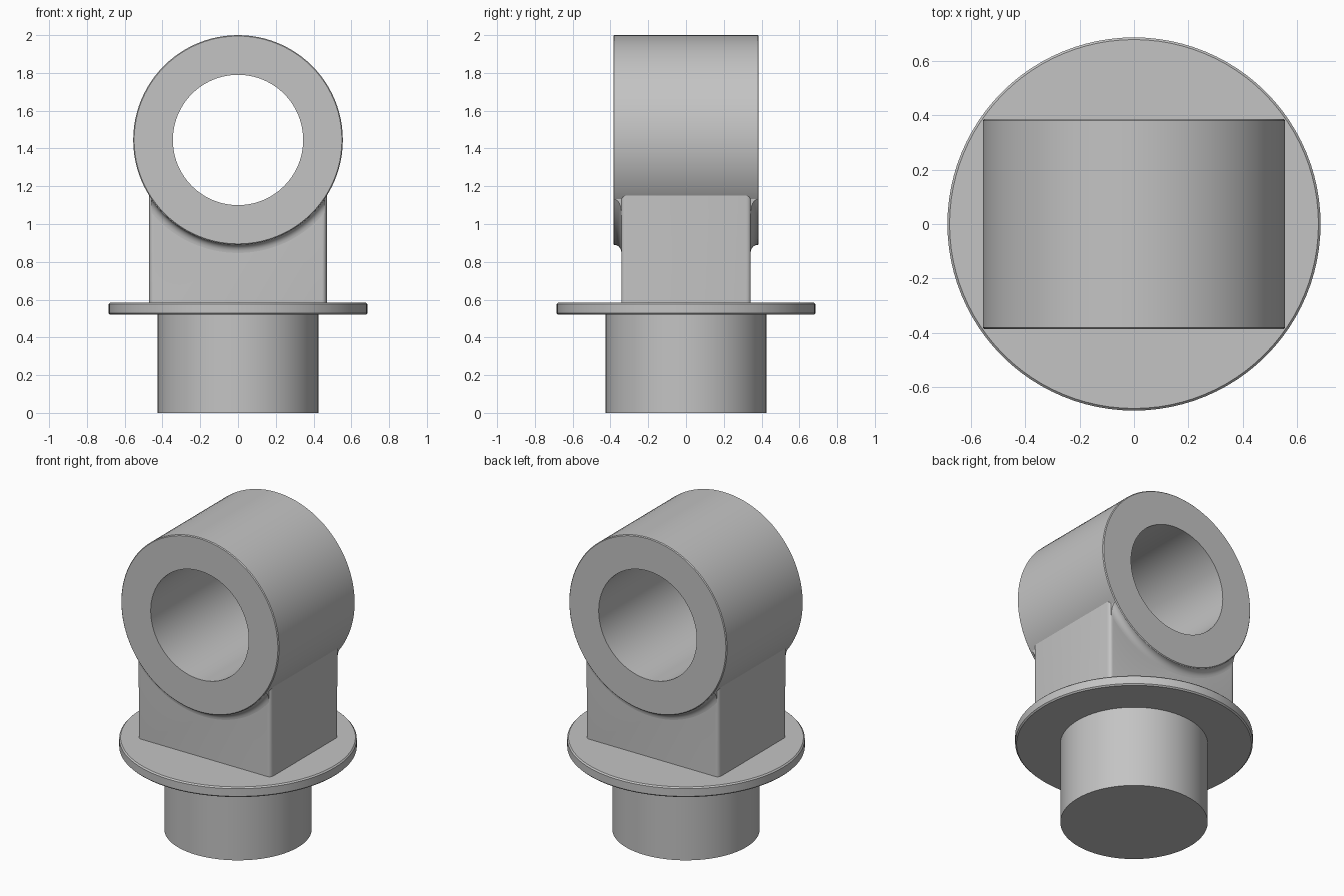
import bpy, bmesh, math
from mathutils import Matrix

if "Cube" in bpy.data.objects:
    bpy.data.objects.remove(bpy.data.objects["Cube"], do_unlink=True)

# One plain grey for the whole fitting
grey = bpy.data.materials.new("plain grey")
grey.use_nodes = True
colour = (0.55, 0.55, 0.55, 1)
grey.diffuse_color = colour
grey.node_tree.nodes["Principled BSDF"].inputs["Base Color"].default_value = colour

RING_Z, RING_R, BORE_R, RING_Y = 1.445, 0.555, 0.345, 0.385
BLOCK_X, BLOCK_Y, FLANGE_TOP = 0.47, 0.342, 0.585


def finish(name, bm):
    bmesh.ops.remove_doubles(bm, verts=bm.verts, dist=1e-5)
    bmesh.ops.recalc_face_normals(bm, faces=bm.faces)
    mesh = bpy.data.meshes.new(name)
    bm.to_mesh(mesh)
    bm.free()
    mesh.materials.append(grey)
    obj = bpy.data.objects.new(name, mesh)
    bpy.context.collection.objects.link(obj)
    bpy.ops.object.select_all(action="DESELECT")
    obj.select_set(True)
    bpy.context.view_layer.objects.active = obj
    bpy.ops.object.shade_smooth_by_angle(angle=math.radians(35))
    return obj


def lathe(name, profile, matrix=Matrix(), closed=False, steps=96):
    """Spin (radius, height) points around z, then place the result."""
    bm = bmesh.new()
    verts = [bm.verts.new((r, 0, z)) for r, z in profile]
    pairs = list(zip(verts, verts[1:]))
    if closed:
        pairs.append((verts[-1], verts[0]))
    edges = [bm.edges.new(p) for p in pairs]
    bmesh.ops.spin(bm, geom=verts + edges, cent=(0, 0, 0), axis=(0, 0, 1),
                   angle=math.tau, steps=steps)
    bm.transform(matrix)
    return finish(name, bm)


# Round post
lathe("post", [(0, 0), (0.425, 0), (0.425, 0.53), (0, 0.53)])

# Flange with eased rims
b = 0.008
lathe("flange", [(0, 0.52), (0.685 - b, 0.52), (0.685, 0.52 + b),
                 (0.685, FLANGE_TOP - b), (0.685 - b, FLANGE_TOP), (0, FLANGE_TOP)])

# Ring lying along y with an open bore
along_y = Matrix.Translation((0, 0, RING_Z)) @ Matrix.Rotation(math.pi / 2, 4, "X")
b = 0.005
lathe("ring", [(BORE_R, -RING_Y), (RING_R - b, -RING_Y), (RING_R, b - RING_Y),
               (RING_R, RING_Y - b), (RING_R - b, RING_Y), (BORE_R, RING_Y)],
      along_y, closed=True)

# Block with a saddle top hidden inside the ring wall
bm = bmesh.new()
saddle_r = 0.5
limit = math.asin(BLOCK_X / saddle_r)
outline = [(-BLOCK_X, FLANGE_TOP - 0.02), (BLOCK_X, FLANGE_TOP - 0.02)]
for i in range(33):
    a = limit * (1 - i / 16)
    outline.append((saddle_r * math.sin(a), RING_Z - saddle_r * math.cos(a)))
face = bm.faces.new([bm.verts.new((x, -BLOCK_Y, z)) for x, z in outline])
side = bmesh.ops.extrude_face_region(bm, geom=[face])["geom"]
bmesh.ops.translate(bm, vec=(0, 2 * BLOCK_Y, 0),
                    verts=[v for v in side if isinstance(v, bmesh.types.BMVert)])
corners = [e for e in bm.edges
           if all(abs(abs(v.co.x) - BLOCK_X) < 1e-4 for v in e.verts)
           and abs(e.verts[0].co.z - e.verts[1].co.z) > 0.1]
bmesh.ops.bevel(bm, geom=corners, offset=0.025, segments=4, profile=0.5, affect="EDGES")
finish("block", bm)

# Concave fillets where the ring overhangs the front and back of the block
fillet = RING_Y - BLOCK_Y
section = [(RING_R - 0.01, BLOCK_Y - 0.01), (RING_R - 0.01, RING_Y - b)]
for i in range(7):
    a = math.pi / 2 * i / 6
    section.append((RING_R + fillet * (1 - math.cos(a)),
                    RING_Y - b - (fillet - b) * math.sin(a)))
section.append((RING_R + fillet, BLOCK_Y - 0.01))
for name, sign in (("front_fillet", -1), ("back_fillet", 1)):
    bm = bmesh.new()
    rows = []
    for i in range(41):
        row = []
        for r, y in section:
            a = math.asin((BLOCK_X - 0.012) / r) * (i / 20 - 1)
            row.append(bm.verts.new((r * math.sin(a), sign * y, RING_Z - r * math.cos(a))))
        rows.append(row)
    for p, q in zip(rows, rows[1:]):
        for k in range(len(section)):
            n = (k + 1) % len(section)
            bm.faces.new((p[k], p[n], q[n], q[k]))
    bm.faces.new(rows[0])
    bm.faces.new(rows[-1])
    finish(name, bm)
